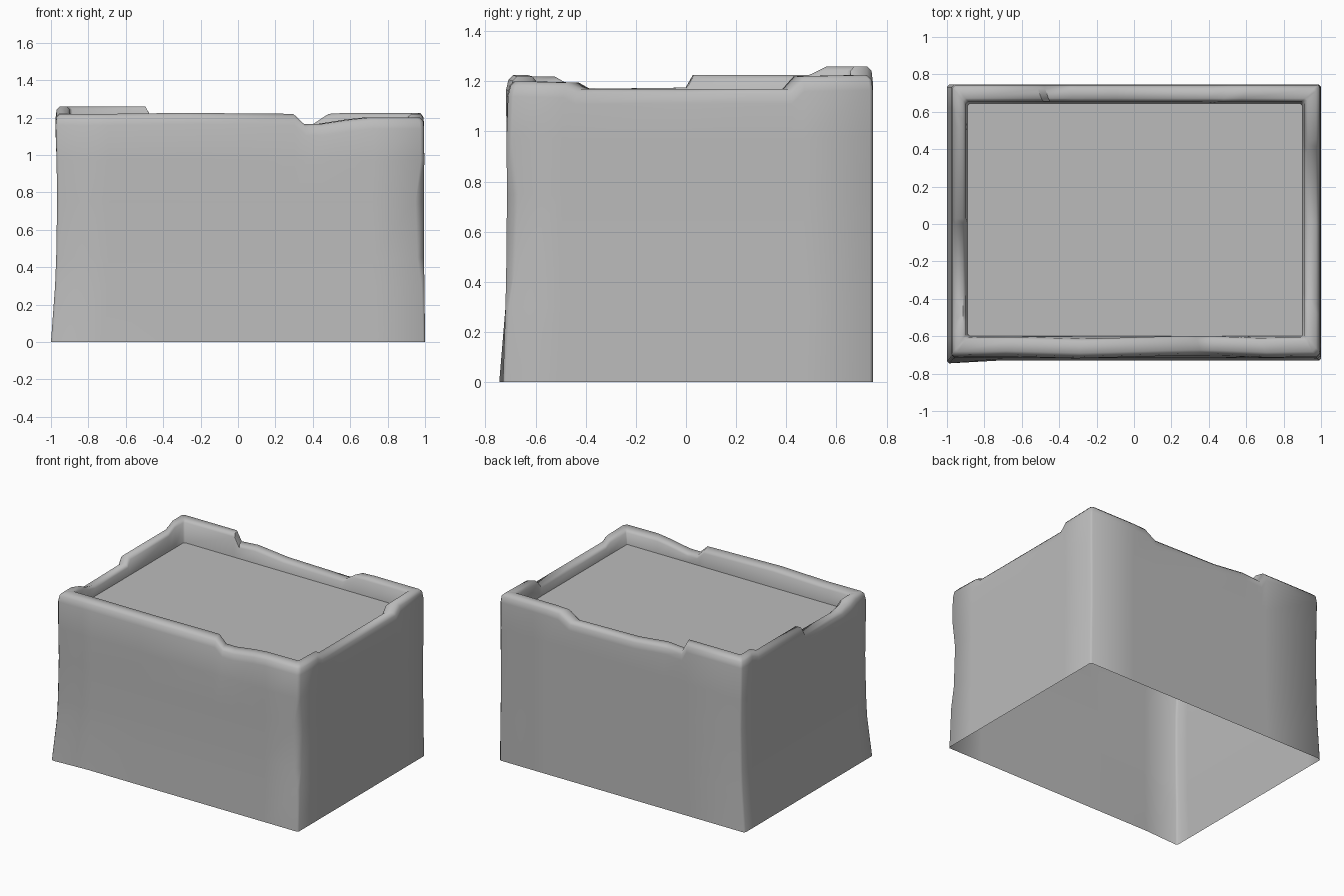
import bpy, bmesh, math

old = bpy.data.objects.get("Cube")
if old:
    bpy.data.objects.remove(old, do_unlink=True)

# Single plaster colour
plaster = bpy.data.materials.new("plaster_grey")
plaster.use_nodes = True
grey = (0.5, 0.5, 0.5, 1.0)
plaster.diffuse_color = grey
plaster.node_tree.nodes["Principled BSDF"].inputs["Base Color"].default_value = grey

# Height of the worn parapet along each side: (position, top height)
FRONT = [(-.7, 1.22), (-.3, 1.225), (.3, 1.22), (.36, 1.165), (.45, 1.165), (.62, 1.19), (.72, 1.2)]
RIGHT_SIDE = [(-.5, 1.195), (-.45, 1.17), (0, 1.17), (.42, 1.17), (.47, 1.22)]
BACK = [(.62, 1.225), (.52, 1.22), (.43, 1.165), (-.1, 1.175), (-.35, 1.2), (-.49, 1.19), (-.53, 1.26)]
LEFT_SIDE = [(.62, 1.26), (.54, 1.225), (.02, 1.225), (-.01, 1.175), (-.45, 1.17), (-.55, 1.19), (-.61, 1.22)]
CORNERS = [1.22, 1.2, 1.225, 1.26]
SIDES = [FRONT, RIGHT_SIDE, BACK, LEFT_SIDE]
REFERENCE = (-.98, .995, -.72, .745)
ROOF = 1.10

# Wall section from the ground, over the parapet and down to the roof:
# (height, measured from the top?, x min, x max, y min, y max, front corner wear)
SECTION = [
    (0, False, -1, 1, -.73, .745, .01),
    (.3, False, -.978, .997, -.72, .745, .015),
    (.45, False, -.972, .994, -.717, .745, .035),
    (.75, False, -.967, .994, -.714, .745, .045),
    (.97, False, -.97, .996, -.716, .745, .02),
    (-.06, True, -.975, .995, -.71, .745, .02),
    (-.018, True, -.97, .99, -.7, .74, .02),
    (0, True, -.953, .973, -.682, .722, .02),
    (0, True, -.915, .928, -.622, .672, .01),
    (-.018, True, -.898, .91, -.606, .656, .008),
    (ROOF, False, -.89, .9, -.6, .645, .004),
]


def remap(value, lo, hi, new_lo, new_hi):
    return new_lo + (value - lo) / (hi - lo) * (new_hi - new_lo)


def ring_points(section):
    """Points of one horizontal ring, counter-clockwise from the front."""
    height, from_top, x0, x1, y0, y1, wear = section
    corners = [(x0, y0), (x1, y0), (x1, y1), (x0, y1)]
    chamfer = [.012, wear, .012, .012]
    along = [(1, 0), (0, 1), (-1, 0), (0, -1)]
    points = []

    def add(x, y, top):
        points.append((x, y, top + height if from_top else height))

    for side in range(4):
        nxt = (side + 1) % 4
        dx, dy = along[side]
        cx, cy = corners[side]
        add(cx + dx * chamfer[side], cy + dy * chamfer[side], CORNERS[side])
        for place, top in SIDES[side]:
            if side % 2 == 0:
                x = remap(place, REFERENCE[0], REFERENCE[1], x0, x1)
                # slightly uneven front parapet
                sway = .008 * math.sin(place * 5) if side == 0 and from_top else 0
                add(x, cy + sway, top)
            else:
                add(cx, remap(place, REFERENCE[2], REFERENCE[3], y0, y1), top)
        ex, ey = corners[nxt]
        add(ex - dx * chamfer[nxt], ey - dy * chamfer[nxt], CORNERS[nxt])
    return points


# Walls and parapet as one shell, open underneath
bm = bmesh.new()
rings = [[bm.verts.new(p) for p in ring_points(s)] for s in SECTION]

# Flared foot at the front corner
rings[0][0].co.y = -.745
rings[0][-1].co.y = -.735

for lower, upper in zip(rings, rings[1:]):
    count = len(lower)
    for i in range(count):
        j = (i + 1) % count
        bm.faces.new((lower[i], lower[j], upper[j], upper[i]))

# Flat roof inside the parapet
bm.faces.new(rings[-1])

mesh = bpy.data.meshes.new("building_shell")
bm.to_mesh(mesh)
bm.free()
mesh.materials.append(plaster)
shell = bpy.data.objects.new("building_shell", mesh)
bpy.context.collection.objects.link(shell)

bpy.ops.object.select_all(action='DESELECT')
shell.select_set(True)
bpy.context.view_layer.objects.active = shell
bpy.ops.object.shade_smooth_by_angle(angle=math.radians(55))
